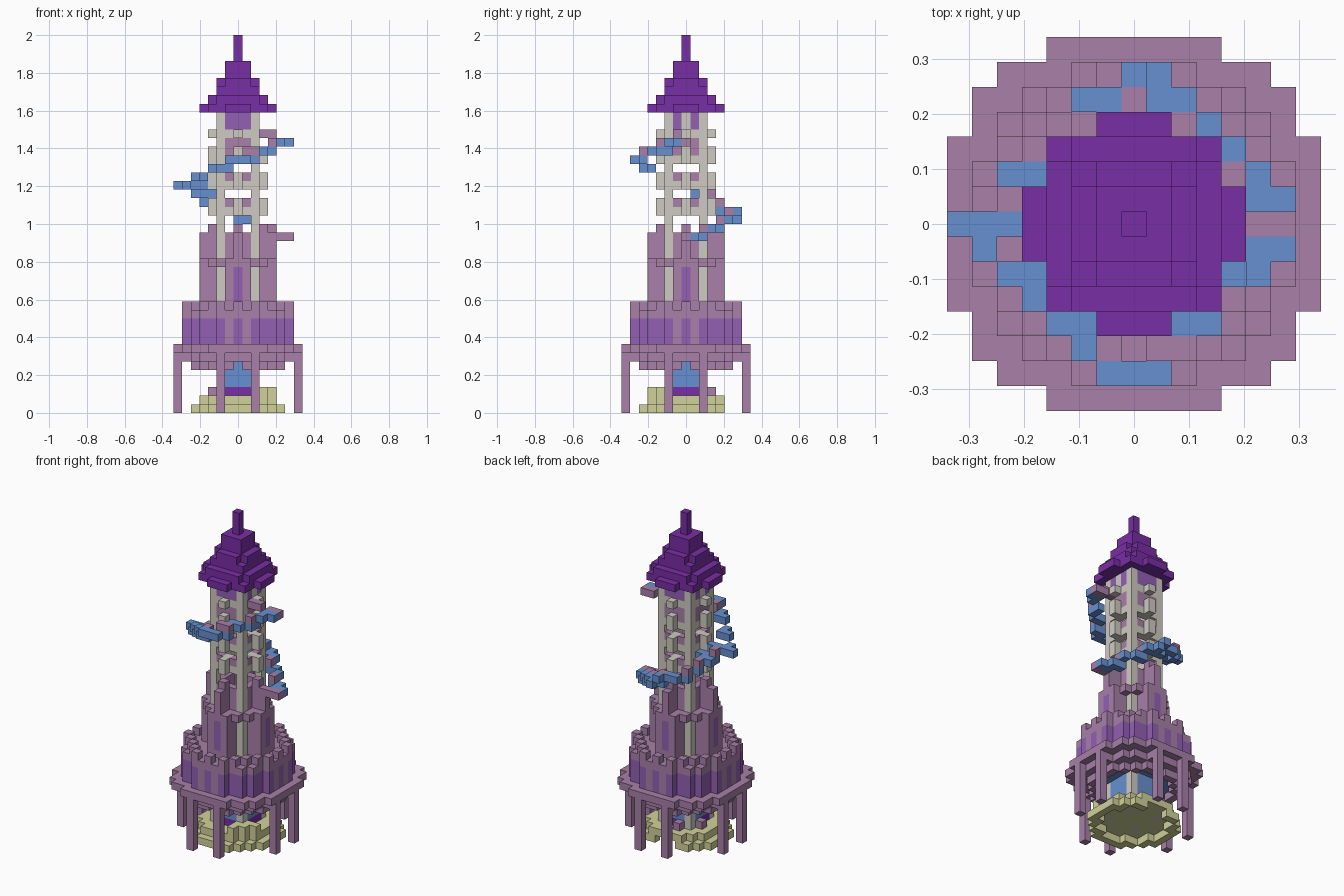
import bpy, bmesh
from mathutils import Vector

default = bpy.data.objects.get("Cube")
if default:
    bpy.data.objects.remove(default, do_unlink=True)

V = 2 / 44  # block size


def linear(c):
    c /= 255
    return c / 12.92 if c <= 0.04045 else ((c + 0.055) / 1.055) ** 2.4


COLOURS = {
    "mauve_stone": (168, 128, 168), "roof_purple": (121, 46, 165),
    "window_violet": (147, 96, 179), "pale_stone": (206, 203, 193),
    "olive_ground": (209, 210, 153), "blue_step": (103, 144, 208),
}
MATS = {}
for name, rgb in COLOURS.items():
    m = bpy.data.materials.new(name)
    m.use_nodes = True
    col = (*[linear(c) for c in rgb], 1)
    m.diffuse_color = col
    m.node_tree.nodes["Principled BSDF"].inputs["Base Color"].default_value = col
    MATS[name] = m
STONE, ROOF, GLASS, PALE, GROUND, BLUE = COLOURS

taken = {}  # every filled block in the grid
parts = {}  # part name -> {block: colour}


def put(part, x, y, z, colour):
    if (x, y, z) not in taken:
        taken[x, y, z] = colour
        parts.setdefault(part, {})[x, y, z] = colour


def disc(outer, inner=-1):
    """Grid cells whose squared radius lies in the given range."""
    return [(x, y) for x in range(-7, 8) for y in range(-7, 8)
            if inner < x * x + y * y <= outer]


def turns(x, y):
    """The four quarter turns of a cell, with the turn number."""
    for q in range(4):
        yield q, x, y
        x, y = -y, x


# Corner columns of the shaft
for _, x, y in turns(2, 2):
    for z in range(1, 35):
        put("corner_columns", x, y, z, PALE)

# Ground: thin outer ring, raised floor and one higher side
for x, y in disc(29, 18):
    if y < 5:
        put("ground_base", x, y, 0, GROUND)
for x, y in disc(20):
    put("ground_base", x, y, 1, GROUND)
    if x * x + y * y > 12 and x > 1 and y < -1:
        put("ground_base", x, y, 2, GROUND)
for x, y in ((-3, 1), (-1, 3)):
    put("ground_steps", x, y, 2, STONE)

# Lower core walls
for t in (-1, 0, 1):
    for _, x, y in turns(t, -2):
        for z in range(2, 6):
            put("lower_core", x, y, z, ROOF if z == 2 else BLUE)

# Eight outer legs
for t in (-2, 2):
    for _, x, y in turns(t, -7):
        for z in range(7):
            put("outer_legs", x, y, z, STONE)

# Balcony with brackets below it and a blue ceiling
for x, y in disc(30, 20):
    if x and y:
        put("balcony_brackets", x, y, 5, STONE)
for x, y in disc(42):
    put("balcony", x, y, 6, BLUE if x * x + y * y <= 25 else STONE)
for x, y in disc(61):
    put("balcony", x, y, 7, STONE)

# Great storey: glazed ring, roof slab and battlements
for x, y in disc(42, 28):
    pillar = min(abs(x), abs(y)) == 1
    for z in range(8, 11):
        put("great_storey", x, y, z, STONE if pillar else GLASS)
    if (x + y) % 2 == 0:
        put("battlements", x, y, 12, STONE)
for x, y in disc(42):
    put("great_storey", x, y, 11, STONE)

# Middle storey: four projecting bays with a tall window and a central fin
for t in (-1, 0, 1):
    for _, x, y in turns(t, -4):
        for z in range(12, 18 if t else 21):
            put("middle_bays", x, y, z, GLASS if t == 0 and 12 < z < 17 else STONE)
    for _, x, y in turns(t, -3):
        for z in range(12, 18 if t else 22):
            put("middle_bays", x, y, z, STONE)
    for _, x, y in turns(t, -2):
        for z in range(12, 21):
            put("middle_walls", x, y, z, STONE)
for t in (-2, 2):
    for _, x, y in turns(t, -3):
        put("middle_ledge", x, y, 17, STONE)

# Shaft bands with brackets, open gaps between them
for z in (23, 26, 29):
    for t in (-1, 0, 1):
        for _, x, y in turns(t, -2):
            put("shaft_bands", x, y, z, PALE)
            put("shaft_bands", x, y, z + 1, STONE if t else PALE)
    for _, x, y in turns(0, -3):
        for h in (z, z + 1):
            put("shaft_brackets", x, y, h, PALE)
for _, x, y in turns(0, -3):
    put("shaft_brackets", x, y, 32, PALE)

# Top windows under the roof
for t in (-1, 0, 1):
    for q, x, y in turns(t, -2):
        put("top_windows", x, y, 31, STONE)
        put("top_windows", x, y, 32, PALE)
        for z in (33, 34):
            put("top_windows", x, y, z, GLASS if t or q % 2 == 0 else PALE)

# Spiral stair: blue treads grouped by rising level
treads = [
    [(5, 1), (6, 1), (5, 2)], [(4, 3), (3, 4)], [(2, 5), (1, 5), (1, 6)],
    [(0, 6), (-1, 5), (-2, 5)], [], [(-5, 2), (-4, 2), (-4, 1), (-3, 1)],
    [(-7, 0), (-6, 0), (-5, 0), (-4, 0), (-6, -1)],
    [(-5, -2), (-4, -2), (-4, -3)],
    [(-3, -4), (-2, -4), (-2, -5)], [(-1, -6), (0, -6), (1, -6)],
    [(2, -4), (3, -4), (4, -2)], [(5, -2), (5, -1), (6, -1)],
]
for level, cells in enumerate(treads, 20):
    for x, y in cells:
        put("stair_treads", x, y, level, BLUE)

# Stone landings between the treads, blue on the underside
landings = {
    21: [(4, 2)], 22: [(2, 4)], 23: [(0, 5)], 24: [(-3, 4)], 25: [(-4, 3)],
    26: [(-5, 1)], 29: [(-1, -5)], 30: [(1, -5), (2, -5)], 31: [(4, -3)],
}
for level, cells in landings.items():
    for x, y in cells:
        put("stair_landings", x, y, level, STONE)
        put("stair_landings", x, y, level - 1, BLUE)
for x in (5, 6):
    put("lower_landing", x, 0, 20, STONE)
    put("upper_landing", x, 0, 31, STONE)
for x in (3, 4):
    put("upper_landing", x, -1, 32, STONE)

# Stepped roof and spire: (half width, lobe reach) per layer
tiers = [(3, 4), (2, 3), (2, 2), (1, 2), (1, 1), (1, 1), (0, 0), (0, 0), (0, 0)]
for n, (half, lobe) in enumerate(tiers):
    for x in range(-4, 5):
        for y in range(-4, 5):
            near, far = sorted((abs(x), abs(y)))
            if far <= half or (far <= lobe and near <= half - (n == 0) * 2):
                put("roof", x, y, 35 + n, ROOF)


# Turn each part's blocks into one skinned mesh
def skin(name, cells):
    used = sorted(set(cells.values()))
    bm = bmesh.new()
    corners = {}

    def corner(p):
        key = tuple(round(c * 2) for c in p)
        if key not in corners:
            corners[key] = bm.verts.new(p * V)
        return corners[key]

    for cell, colour in cells.items():
        mid = Vector(cell) + Vector((0, 0, 0.5))
        for axis in range(3):
            for sign in (-1, 1):
                n = Vector((0, 0, 0))
                n[axis] = sign
                if tuple(int(a + b) for a, b in zip(cell, n)) in taken:
                    continue
                u = Vector((0, 0, 0))
                u[(axis + 1) % 3] = 1
                w = n.cross(u)
                quad = [mid + (n + a * u + b * w) / 2
                        for a, b in ((-1, -1), (1, -1), (1, 1), (-1, 1))]
                face = bm.faces.new([corner(p) for p in quad])
                face.material_index = used.index(colour)
    mesh = bpy.data.meshes.new(name)
    bm.to_mesh(mesh)
    bm.free()
    for c in used:
        mesh.materials.append(MATS[c])
    bpy.context.collection.objects.link(bpy.data.objects.new(name, mesh))


for part, cells in parts.items():
    skin(part, cells)
